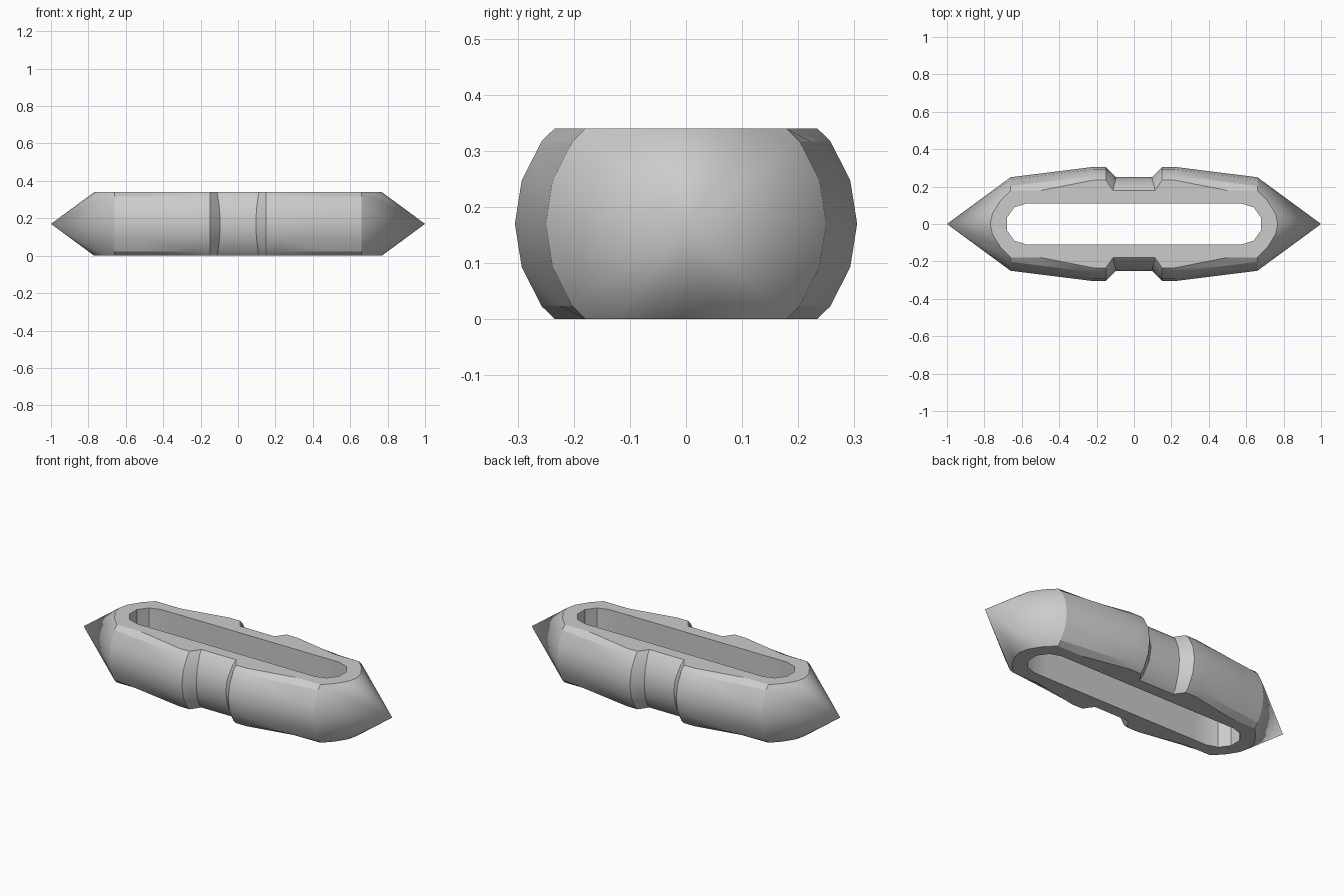
import bpy, bmesh, math
from mathutils import Vector

if "Cube" in bpy.data.objects:
    bpy.data.objects.remove(bpy.data.objects["Cube"])

H, R, SIDES = 0.17, 0.25, 20      # half height, body radius, sides of the round section
SEAM = 0.66                       # where the pointed tips begin

mat = bpy.data.materials.new("plain grey")
mat.diffuse_color = (0.6, 0.6, 0.6, 1)
mat.use_nodes = True
mat.node_tree.nodes["Principled BSDF"].inputs["Base Color"].default_value = mat.diffuse_color


def make_object(name, bm):
    me = bpy.data.meshes.new(name)
    bm.to_mesh(me)
    bm.free()
    me.materials.append(mat)
    ob = bpy.data.objects.new(name, me)
    bpy.context.collection.objects.link(ob)
    return ob


# Side section: round flanks cut flat at the top and bottom
def arc(k):
    a = math.radians(18 * k)
    return R * math.cos(a), R * math.sin(a)


half = [(0.179, -H)] + [arc(k) for k in (-2, -1, 0, 1, 2)] + [(0.179, H)]
section = half + [(-y, -z) for y, z in half]

# Body stations: x, swell of the flanks, swell at the flat edges, curve of the line
left = [(-SEAM, 0, 0, 0), (-0.5, 0.02, 0, 0), (-0.22, 0.055, 0.055, 0),
        (-0.15, 0.055, 0.055, 0), (-0.112, 0, 0, 0.017)]
stations = left + [(-x, s, e, -c) for x, s, e, c in reversed(left)]

bm = bmesh.new()
rings = []
for x, swell, edge, curve in stations:
    ring = []
    for y, z in section:
        s = edge if abs(z) > H - 0.001 else swell
        bend = curve * (1 - (z / H) ** 2)
        ring.append(bm.verts.new((x + bend, y + math.copysign(s, y), z + H)))
    rings.append(ring)
n = len(section)
for a, b in zip(rings, rings[1:]):
    for i in range(n):
        j = (i + 1) % n
        bm.faces.new((a[i], a[j], b[j], b[i]))

# Pointed tips: cones cut flat at the top and bottom
for side in (-1, 1):
    tip = bmesh.new()
    apex = tip.verts.new((side, 0, H))
    base = [tip.verts.new((side * SEAM, arc(k)[0], arc(k)[1] + H)) for k in range(SIDES)]
    for i in range(SIDES):
        tip.faces.new((base[i], base[(i + 1) % SIDES], apex))
    for z, nz in ((0, -1), (2 * H, 1)):
        geom = tip.verts[:] + tip.edges[:] + tip.faces[:]
        cut = bmesh.ops.bisect_plane(tip, geom=geom, plane_co=(0, 0, z),
                                     plane_no=(0, 0, nz), clear_outer=True)
        rim = [v for v in cut["geom_cut"] if isinstance(v, bmesh.types.BMVert)]
        rim.sort(key=lambda v: v.co.y)
        tip.faces.new(rim)
    me = bpy.data.meshes.new("tip")
    tip.to_mesh(me)
    tip.free()
    bm.from_mesh(me)
    bpy.data.meshes.remove(me)

bmesh.ops.remove_doubles(bm, verts=bm.verts, dist=0.002)
bmesh.ops.recalc_face_normals(bm, faces=bm.faces)
body = make_object("slotted_body", bm)

# Long slot through the body with rounded ends
bm = bmesh.new()
outline = []
for side in (1, -1):
    for deg in (-90, -54, -18, 18, 54, 90):
        a = math.radians(deg)
        outline.append(bm.verts.new((side * (0.575 + 0.11 * math.cos(a)),
                                     side * 0.11 * math.sin(a), -0.1)))
face = bm.faces.new(outline)
out = bmesh.ops.extrude_face_region(bm, geom=[face])
bmesh.ops.translate(bm, vec=Vector((0, 0, 0.6)),
                    verts=[v for v in out["geom"] if isinstance(v, bmesh.types.BMVert)])
bmesh.ops.recalc_face_normals(bm, faces=bm.faces)
cutter = make_object("slot_cutter", bm)
cutter.hide_render = True

mod = body.modifiers.new("slot", 'BOOLEAN')
mod.operation = 'DIFFERENCE'
mod.solver = 'EXACT'
mod.object = cutter
bpy.context.view_layer.objects.active = body
body.select_set(True)
bpy.ops.object.modifier_apply(modifier=mod.name)
bpy.data.objects.remove(cutter)
bpy.ops.object.shade_smooth_by_angle(angle=math.radians(25))
